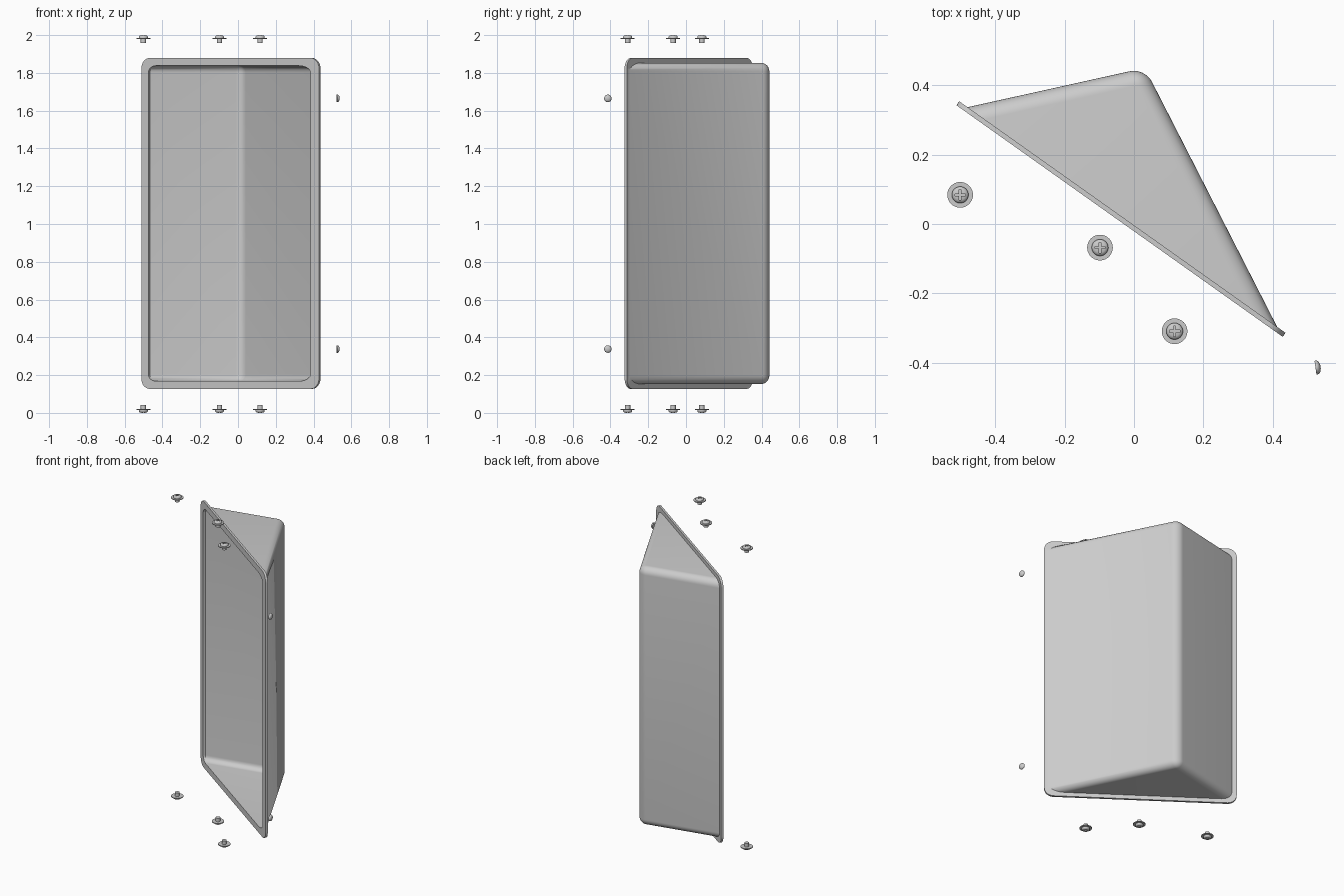
import bpy, bmesh, math
from mathutils import Matrix

if "Cube" in bpy.data.objects:
    bpy.data.objects.remove(bpy.data.objects["Cube"])

grey = bpy.data.materials.new("plain_grey")
grey.use_nodes = True
grey.diffuse_color = (0.6, 0.6, 0.6, 1)
grey.node_tree.nodes["Principled BSDF"].inputs["Base Color"].default_value = (0.6, 0.6, 0.6, 1)


def make(name, bm, matrix=Matrix()):
    bmesh.ops.recalc_face_normals(bm, faces=bm.faces)
    mesh = bpy.data.meshes.new(name)
    bm.to_mesh(mesh)
    bm.free()
    mesh.materials.append(grey)
    obj = bpy.data.objects.new(name, mesh)
    bpy.context.collection.objects.link(obj)
    obj.matrix_world = matrix
    return obj


def activate(obj):
    bpy.ops.object.select_all(action='DESELECT')
    obj.select_set(True)
    bpy.context.view_layer.objects.active = obj


def combine(obj, other, operation):
    bpy.context.view_layer.update()
    mod = obj.modifiers.new(operation, 'BOOLEAN')
    mod.object, mod.operation, mod.solver = other, operation, 'EXACT'
    activate(obj)
    bpy.ops.object.modifier_apply(modifier=mod.name)
    bpy.data.objects.remove(other)


def smooth(obj):
    activate(obj)
    bpy.ops.object.shade_smooth_by_angle(angle=math.radians(35))


def box(size):
    bm = bmesh.new()
    bmesh.ops.create_cube(bm, size=1, matrix=Matrix.Diagonal((*size, 1)))
    return bm


def wedge(left, apex, right, half_height, radius, neck):
    """Three-sided prism with rounded back edges and a straight neck in front."""
    bm = bmesh.new()
    pts = [left, apex, right]
    low = [bm.verts.new((x, y, -half_height)) for x, y in pts]
    high = [bm.verts.new((x, y, half_height)) for x, y in pts]
    bm.faces.new(low)
    bm.faces.new(high)
    for i in range(3):
        j = (i + 1) % 3
        bm.faces.new((low[i], low[j], high[j], high[i]))
    bmesh.ops.recalc_face_normals(bm, faces=bm.faces)
    back = [e for e in bm.edges if max(v.co.y for v in e.verts) > 0.1]
    bmesh.ops.bevel(bm, geom=back, offset=radius, segments=8, profile=0.5, affect='EDGES')
    front = [f for f in bm.faces if all(abs(v.co.y) < 1e-4 for v in f.verts)]
    grown = bmesh.ops.extrude_face_region(bm, geom=front)["geom"]
    verts = [g for g in grown if isinstance(g, bmesh.types.BMVert)]
    bmesh.ops.translate(bm, verts=verts, vec=(0, -neck, 0))
    # The extruded face leaves its source behind as an inner wall
    inner = [f for f in front if f.is_valid]
    bmesh.ops.delete(bm, geom=inner, context='FACES_ONLY')
    return bm


def lathe(profile, steps=32):
    bm = bmesh.new()
    verts = [bm.verts.new((r, 0, z)) for r, z in profile]
    edges = [bm.edges.new(pair) for pair in zip(verts, verts[1:])]
    bmesh.ops.spin(bm, geom=verts + edges, cent=(0, 0, 0), axis=(0, 0, 1),
                   angle=math.tau, steps=steps)
    bmesh.ops.remove_doubles(bm, verts=bm.verts, dist=1e-5)
    return bm


# Recessed pan with flange, turned about the vertical
place = Matrix.Translation((-0.0335, 0.02, 1.003)) @ Matrix.Rotation(math.radians(-35.36), 4, 'Z')
bm = box((1.153, 0.014, 1.752))
bmesh.ops.translate(bm, verts=bm.verts, vec=(0, -0.007, 0))
corners = [e for e in bm.edges if abs(e.verts[0].co.y - e.verts[1].co.y) > 0.01]
bmesh.ops.bevel(bm, geom=corners, offset=0.055, segments=8, profile=0.5, affect='EDGES')
pan = make("recessed_pan", bm, place)
shell = make("shell", wedge((-0.547, 0), (-0.196, 0.388), (0.547, 0), 0.85, 0.045, 0.006), place)
hollow = make("hollow", wedge((-0.531, 0), (-0.1935, 0.373), (0.521, 0), 0.835, 0.036, 0.05), place)
combine(pan, shell, 'UNION')
combine(pan, hollow, 'DIFFERENCE')
smooth(pan)

# Cross-head screws with washers, above and below
SCREW = [(0, -0.028), (0.014, -0.028), (0.014, -0.005), (0.037, -0.005), (0.037, 0),
         (0.024, 0), (0.024, 0.006), (0.021, 0.011), (0.015, 0.014), (0, 0.015)]
SPOTS = [(-0.501, 0.084), (-0.098, -0.068), (0.117, -0.309)]
master = make("screw_master", lathe(SCREW))
for size in ((0.03, 0.006, 0.024), (0.006, 0.03, 0.024)):
    combine(master, make("slot", box(size), Matrix.Translation((0, 0, 0.015))), 'DIFFERENCE')
smooth(master)
for i, (x, y) in enumerate(SPOTS):
    for side, z, turn in (("top", 1.985, 0), ("bottom", 0.015, math.pi)):
        screw = bpy.data.objects.new(f"{side}_screw_{i + 1}", master.data)
        bpy.context.collection.objects.link(screw)
        screw.matrix_world = Matrix.Translation((x, y, z)) @ Matrix.Rotation(turn, 4, 'X')
bpy.data.objects.remove(master)

# Domed bumper pads
dome = [(0, 0)] + [(0.02 * math.cos(a), 0.004 + 0.011 * math.sin(a))
                   for a in (math.pi / 2 * k / 6 for k in range(7))]
dome.insert(1, (0.02, 0))
for name, z in (("lower_bumper", 0.338), ("upper_bumper", 1.665)):
    turn = Matrix.Rotation(math.radians(8), 4, 'Z') @ Matrix.Rotation(math.pi / 2, 4, 'Y')
    smooth(make(name, lathe(dome, 24), Matrix.Translation((0.523, -0.414, z)) @ turn))
